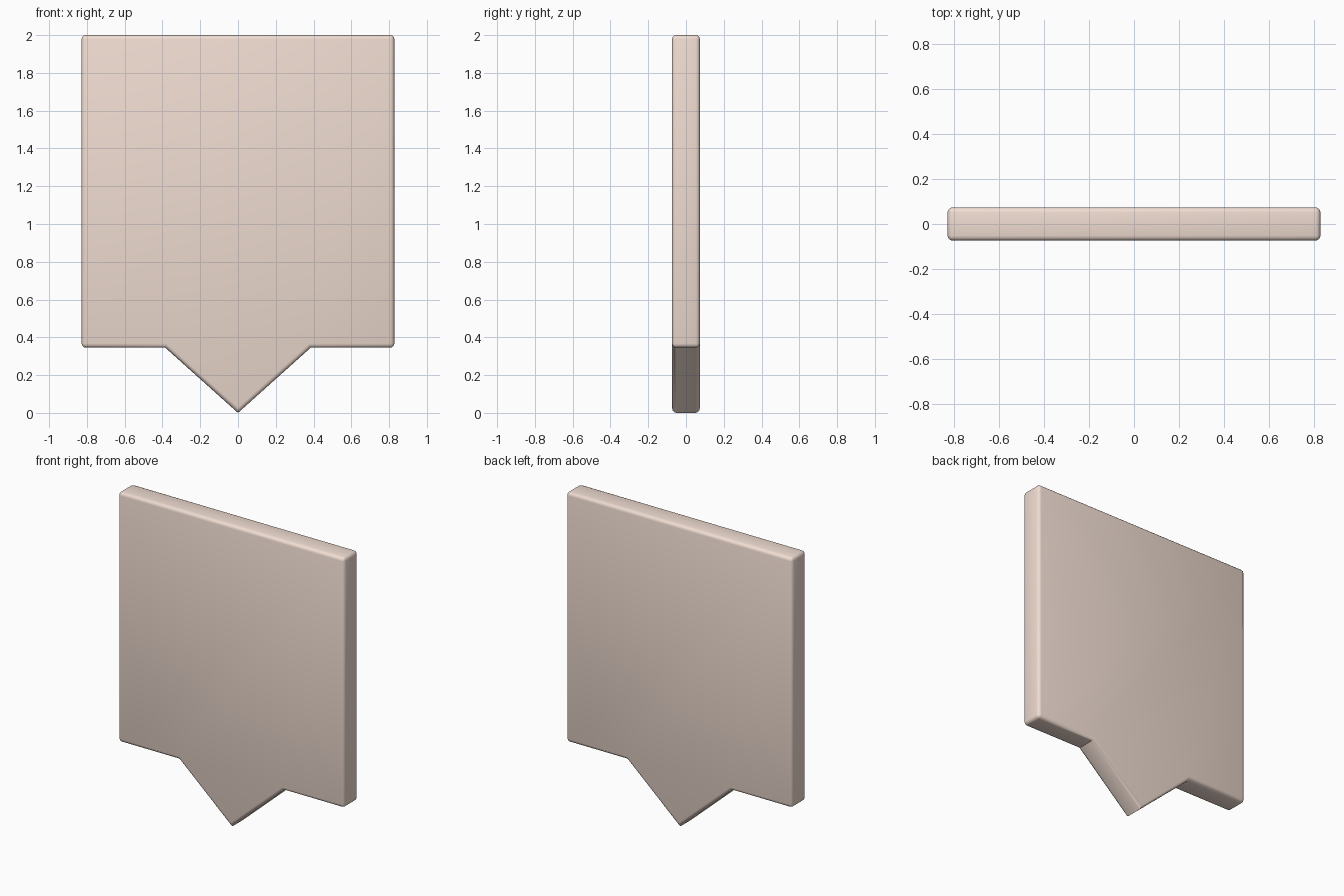
import bpy, bmesh

if "Cube" in bpy.data.objects:
    bpy.data.objects.remove(bpy.data.objects["Cube"])

HALF_DEPTH = 0.074
# Outline of the board with its downward pointer (x, z)
right = [(0.385, 0.345), (0.828, 0.345), (0.828, 2.0)]
outline = [(0.0, 0.0)] + right + [(-x, z) for x, z in reversed(right)]

# Extrude the outline into a plate
bm = bmesh.new()
face = bm.faces.new([bm.verts.new((x, -HALF_DEPTH, z)) for x, z in outline])
ext = bmesh.ops.extrude_face_region(bm, geom=[face])
new_verts = [g for g in ext["geom"] if isinstance(g, bmesh.types.BMVert)]
bmesh.ops.translate(bm, verts=new_verts, vec=(0, 2 * HALF_DEPTH, 0))
bmesh.ops.recalc_face_normals(bm, faces=bm.faces)


# Round the rims and outer corners; keep the tip and the inner corners crisp
def is_rounded(edge):
    a, b = (v.co for v in edge.verts)
    across = abs(a.y - b.y) > 0.01
    return not across or abs(a.x) > 0.5


bmesh.ops.bevel(bm, geom=[e for e in bm.edges if is_rounded(e)], offset=0.022,
                offset_type='OFFSET', segments=3, profile=0.5, affect='EDGES')
mesh = bpy.data.meshes.new("pointer_board")
bm.to_mesh(mesh)
bm.free()
board = bpy.data.objects.new("pointer_board", mesh)
bpy.context.collection.objects.link(board)

# Peach colour
mat = bpy.data.materials.new("peach")
mat.diffuse_color = (0.87, 0.72, 0.64, 1.0)
mat.use_nodes = True
mat.node_tree.nodes["Principled BSDF"].inputs["Base Color"].default_value = mat.diffuse_color
mesh.materials.append(mat)

# Smooth rounded edges
bpy.context.view_layer.objects.active = board
board.select_set(True)
bpy.ops.object.shade_smooth_by_angle(angle=0.7)
